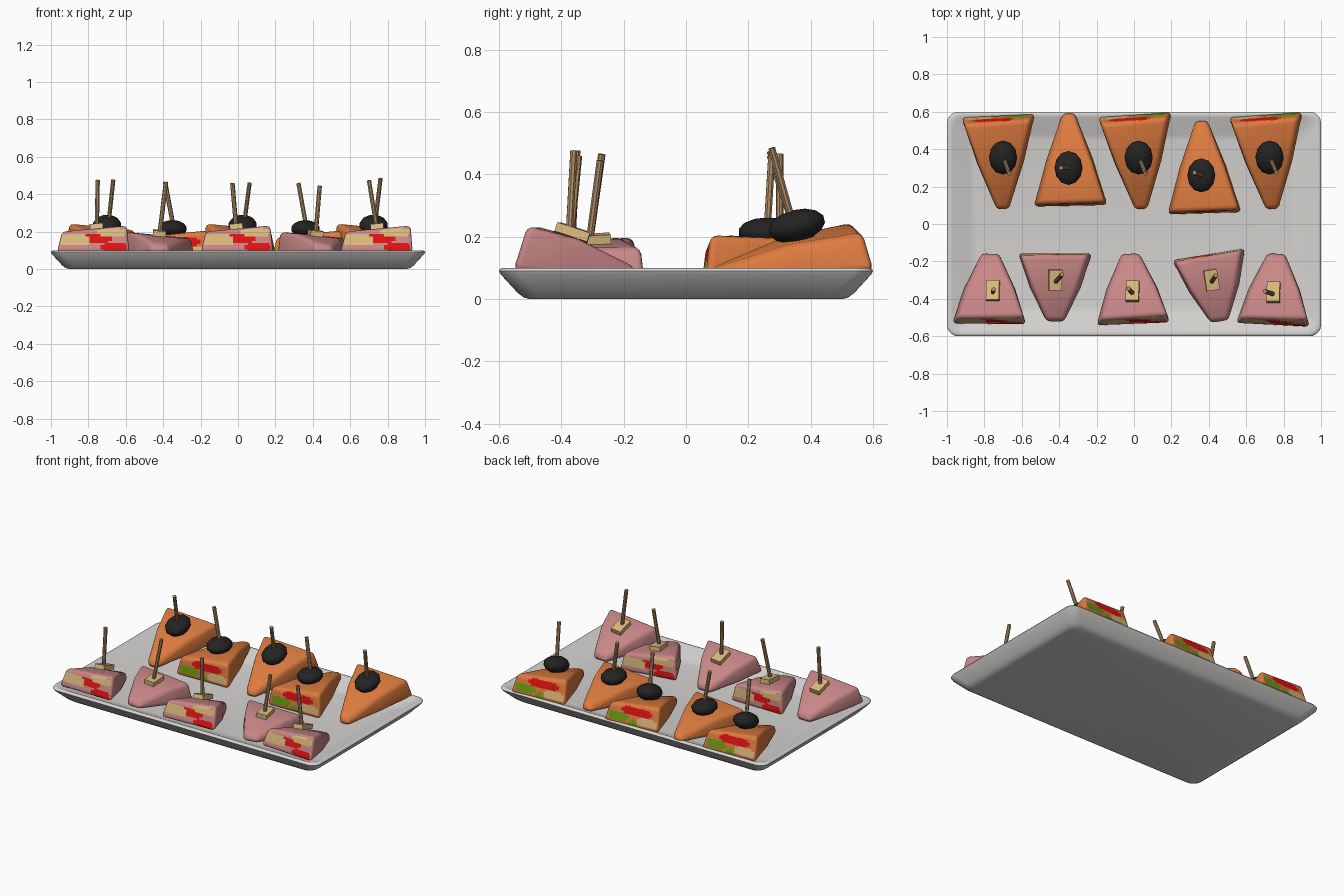
import bpy, bmesh, math
from mathutils import Matrix, Vector

if "Cube" in bpy.data.objects:
    bpy.data.objects.remove(bpy.data.objects["Cube"])


def material(name, r, g, b):
    m = bpy.data.materials.new(name)
    m.diffuse_color = (r, g, b, 1)
    m.use_nodes = True
    m.node_tree.nodes["Principled BSDF"].inputs["Base Color"].default_value = m.diffuse_color
    return m


TRAY = material("tray_white", 0.66, 0.65, 0.63)
ORANGE = material("orange_bread", 0.73, 0.20, 0.05)
PINK = material("pink_bread", 0.58, 0.24, 0.24)
RED = material("red_filling", 0.75, 0.006, 0.006)
TAN = material("cheese_tan", 0.70, 0.48, 0.20)
GREEN = material("green_filling", 0.15, 0.33, 0.006)
BLACK = material("olive_black", 0.017, 0.017, 0.017)
WOOD = material("pick_wood", 0.42, 0.26, 0.13)


def finish(bm, name, mats, matrix=Matrix(), angle=40):
    bmesh.ops.recalc_face_normals(bm, faces=bm.faces)
    me = bpy.data.meshes.new(name)
    bm.to_mesh(me)
    bm.free()
    for m in mats:
        me.materials.append(m)
    ob = bpy.data.objects.new(name, me)
    bpy.context.collection.objects.link(ob)
    ob.matrix_world = matrix
    bpy.ops.object.select_all(action='DESELECT')
    ob.select_set(True)
    bpy.context.view_layer.objects.active = ob
    bpy.ops.object.shade_smooth_by_angle(angle=math.radians(angle))
    return ob


def loft(bm, rings):
    rows = [[bm.verts.new(p) for p in ring] for ring in rings]
    n = len(rows[0])
    for a, b in zip(rows, rows[1:]):
        for i in range(n):
            j = (i + 1) % n
            bm.faces.new((a[i], a[j], b[j], b[i]))
    bm.faces.new(rows[0])
    bm.faces.new(rows[-1])


# Tray: rounded rectangle swept through a dish profile
def rounded_rect(hx, hy, z, r=0.06, seg=5):
    pts = []
    for k, (sx, sy) in enumerate([(1, 1), (-1, 1), (-1, -1), (1, -1)]):
        for i in range(seg + 1):
            a = math.pi / 2 * (k + i / seg)
            pts.append((sx * (hx - r) + r * math.cos(a),
                        sy * (hy - r) + r * math.sin(a), z))
    return pts


PROFILE = [(0.10, 0), (0.08, 0.005), (0.06, 0.02), (0.005, 0.08), (0, 0.09),
           (0.004, 0.097), (0.014, 0.1), (0.03, 0.096), (0.12, 0.052), (0.15, 0.045)]
bm = bmesh.new()
loft(bm, [rounded_rect(1 - o, 0.6 - o, z) for o, z in PROFILE])
finish(bm, "tray", [TRAY], angle=50)

# Filling patches on the cut face: material slot, x range, z range (local)
PINK_PATCHES = [(2, -0.18, -0.02, 0.035, 0.095), (2, 0.03, 0.18, 0.09, 0.13),
                (1, -0.05, 0.09, 0.05, 0.095), (1, 0.05, 0.18, 0.005, 0.05)]
ORANGE_PATCHES = [(1, -0.07, 0.13, 0.075, 0.125), (3, -0.16, -0.03, 0.02, 0.08),
                  (2, 0.05, 0.18, 0.02, 0.07), (3, -0.02, 0.04, 0.01, 0.045)]


# Sandwich wedge: base (cut face) at local y = 0, tip at y = length
def wedge(name, body, patches, base, tip, at_rim, mid_w, tip_w, h):
    d = Vector(tip) - Vector(base)
    length = d.length
    rings = []
    for y, w, t in [(0, 0.2, h), (length * 0.5, mid_w, h * 0.83), (length, tip_w, 0.055)]:
        lean = 0.2 if y == 0 else 0
        if y == length:
            lean = -0.2
        left = t * 0.78
        rings.append([(-w, y, 0), (w, y, 0), (w * 0.93, y + lean * t, t),
                      (-w * 0.86, y + lean * left, left)])
    bm = bmesh.new()
    loft(bm, rings)
    bmesh.ops.recalc_face_normals(bm, faces=bm.faces)
    sharp = [e for e in bm.edges if e.calc_face_angle(0) > 0.6]
    bmesh.ops.bevel(bm, geom=sharp, offset=0.024, segments=3, profile=0.5,
                    affect='EDGES', clamp_overlap=True)
    bm.normal_update()

    # cut the base face into small cells, then colour by patch
    def cut_face():
        return [f for f in bm.faces if f.normal.y < -0.75]

    cuts = [((i * 0.02, 0, 0), (1, 0, 0)) for i in range(-9, 10)]
    cuts += [((0, 0, i * 0.012 + 0.003), (0, 0, 1)) for i in range(1, 12)]
    for co, no in cuts:
        fs = cut_face()
        geom = set(fs)
        for f in fs:
            geom.update(f.edges)
            geom.update(f.verts)
        bmesh.ops.bisect_plane(bm, geom=list(geom), plane_co=co, plane_no=no)
        bm.normal_update()
    for f in cut_face():
        c = f.calc_center_median()
        for slot, x0, x1, z0, z1 in patches:
            u = (2 * c.x - x0 - x1) / (x1 - x0)
            v = (2 * c.z - z0 - z1) / (z1 - z0)
            if u ** 4 + v ** 4 < 1.1:
                f.material_index = slot
                break
    z0, z1 = (0.09, 0.05) if at_rim else (0.045, 0.088)
    m = (Matrix.Translation((base[0], base[1], z0))
         @ Matrix.Rotation(math.atan2(d.y, d.x) - math.pi / 2, 4, 'Z')
         @ Matrix.Rotation(math.asin((z1 - z0) / length), 4, 'X'))
    finish(bm, name, [body, RED, TAN, GREEN], m)


# Cocktail pick between two points
def pick(name, a, b):
    a, b = Vector(a), Vector(b)
    bm = bmesh.new()
    bmesh.ops.create_cone(bm, cap_ends=True, segments=8, radius1=0.012,
                          radius2=0.012, depth=(b - a).length)
    q = (b - a).to_track_quat('Z', 'Y').to_matrix().to_4x4()
    finish(bm, name, [WOOD], Matrix.Translation((a + b) / 2) @ q)


# Back row: base, tip, base at rim?, olive centre, pick top
BACK = [((-0.725, 0.585), (-0.70, 0.075), True, (-0.70, 0.355), (-0.667, 0.27, 0.475)),
        ((-0.34, 0.095), (-0.35, 0.60), False, (-0.35, 0.30), (-0.39, 0.30, 0.465)),
        ((0.005, 0.59), (0.04, 0.075), True, (0.025, 0.355), (0.062, 0.27, 0.46)),
        ((0.375, 0.055), (0.36, 0.56), False, (0.36, 0.26), (0.323, 0.275, 0.46)),
        ((0.705, 0.59), (0.74, 0.075), True, (0.725, 0.355), (0.762, 0.275, 0.485))]
for i, (base, tip, rim, (ox, oy), top) in enumerate(BACK, 1):
    wedge(f"orange_sandwich_{i}", ORANGE, ORANGE_PATCHES, base, tip, rim, 0.128, 0.034, 0.16)
    z, tilt, hz = (0.235, 0.25, 0.052) if rim else (0.215, 0.0, 0.047)
    bm = bmesh.new()
    bmesh.ops.create_uvsphere(bm, u_segments=12, v_segments=7, radius=1)
    finish(bm, f"olive_{i}", [BLACK], Matrix.Translation((ox, oy, z))
           @ Matrix.Rotation(tilt, 4, 'X') @ Matrix.Diagonal((0.077, 0.093, hz, 1)))
    pick(f"olive_pick_{i}", (ox + 0.007, oy - 0.01 if rim else oy, z), top)

# Front row: base, tip, base at rim?, cheese centre, pick top
FRONT = [((-0.775, -0.54), (-0.77, -0.155), True, (-0.755, -0.355), (-0.75, -0.35, 0.477)),
         ((-0.42, -0.155), (-0.42, -0.53), False, (-0.42, -0.30), (-0.385, -0.27, 0.465)),
         ((-0.005, -0.54), (-0.02, -0.155), True, (-0.008, -0.36), (-0.03, -0.345, 0.46)),
         ((0.40, -0.16), (0.46, -0.53), False, (0.415, -0.30), (0.437, -0.275, 0.445)),
         ((0.74, -0.545), (0.76, -0.155), True, (0.745, -0.365), (0.70, -0.36, 0.475))]
for i, (base, tip, rim, (cx, cy), top) in enumerate(FRONT, 1):
    wedge(f"pink_sandwich_{i}", PINK, PINK_PATCHES, base, tip, rim, 0.14, 0.05, 0.152)
    z, tilt, roll = (0.212, -0.32, -0.1) if rim else (0.192, 0.06, 0.1)
    turn = 0.16 if i == 4 else 0
    bm = bmesh.new()
    bmesh.ops.create_cube(bm, size=1)
    finish(bm, f"cheese_{i}", [TAN], Matrix.Translation((cx, cy, z))
           @ Matrix.Rotation(turn, 4, 'Z') @ Matrix.Rotation(roll, 4, 'Y')
           @ Matrix.Rotation(tilt, 4, 'X') @ Matrix.Diagonal((0.07, 0.11, 0.03, 1)))
    pick(f"cheese_pick_{i}", (cx, cy - 0.01, z - 0.01), top)
